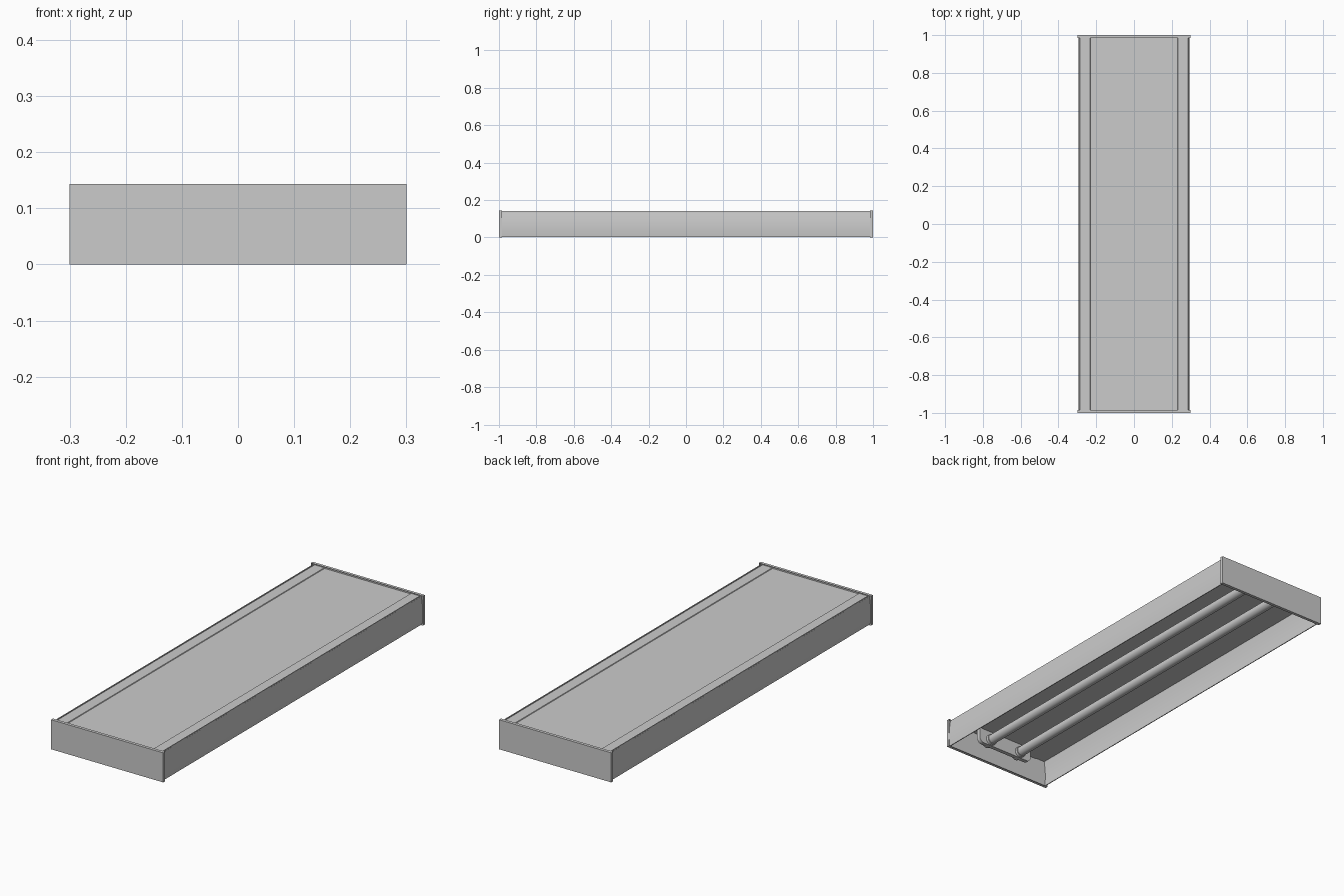
import bpy, bmesh, math
from mathutils import Matrix

if "Cube" in bpy.data.objects:
    bpy.data.objects.remove(bpy.data.objects["Cube"])


def make_object(name, bm):
    bmesh.ops.recalc_face_normals(bm, faces=bm.faces)
    mesh = bpy.data.meshes.new(name)
    bm.to_mesh(mesh)
    bm.free()
    ob = bpy.data.objects.new(name, mesh)
    bpy.context.collection.objects.link(ob)
    return ob


def smooth(ob, angle=30):
    bpy.ops.object.select_all(action='DESELECT')
    ob.select_set(True)
    bpy.context.view_layer.objects.active = ob
    bpy.ops.object.shade_smooth_by_angle(angle=math.radians(angle))


def extrude_profile(name, pts, y0, y1):
    """Extrude a closed x-z outline along y."""
    bm = bmesh.new()
    face = bm.faces.new([bm.verts.new((x, y0, z)) for x, z in pts])
    res = bmesh.ops.extrude_face_region(bm, geom=[face])
    verts = [g for g in res["geom"] if isinstance(g, bmesh.types.BMVert)]
    bmesh.ops.translate(bm, verts=verts, vec=(0, y1 - y0, 0))
    return make_object(name, bm)


def rod(name, x, z, radius, y0, y1, bevel=0.0):
    bm = bmesh.new()
    m = Matrix.Translation((x, (y0 + y1) / 2, z)) @ Matrix.Rotation(math.pi / 2, 4, 'X')
    bmesh.ops.create_cone(bm, cap_ends=True, segments=24, radius1=radius,
                          radius2=radius, depth=abs(y1 - y0), matrix=m)
    ob = make_object(name, bm)
    if bevel:
        mod = ob.modifiers.new("rounded_ends", 'BEVEL')
        mod.width, mod.segments, mod.limit_method = bevel, 3, 'ANGLE'
    smooth(ob, 40)
    return ob


HEIGHT, HALF_W, Y_IN = 0.143, 0.30, 0.991

# Raised-seam top sheet: centre panel and two side strips
extrude_profile("top_panel", [
    (-0.288, 0.136), (-0.232, 0.136), (-0.230, 0.133), (0.230, 0.133),
    (0.232, 0.136), (0.288, 0.136), (0.288, 0.132), (0.234, 0.132),
    (0.232, 0.129), (-0.232, 0.129), (-0.234, 0.132), (-0.288, 0.132)],
    -Y_IN, Y_IN)

# Gently bowed side walls with a lip above the top sheet
outer = []
for i in range(9):
    t = i / 8
    outer.append((0.287 + 0.008 * math.sin(math.pi * (0.2 + 0.8 * t)), 0.003 + 0.138 * t))
inner = [(x - 0.004, z) for x, z in reversed(outer)]
for side, label in ((1, "right"), (-1, "left")):
    wall = extrude_profile(label + "_wall", [(side * x, z) for x, z in outer + inner], -Y_IN, Y_IN)
    smooth(wall)

# Shallow pan end caps, flanged towards the body
for end, label in ((-1, "front"), (1, "back")):
    bm = bmesh.new()
    bmesh.ops.create_cube(bm, size=1, matrix=Matrix.Translation((0, end * 0.9925, HEIGHT / 2))
                          @ Matrix.Diagonal((2 * HALF_W, 0.015, HEIGHT, 1)))
    bm.normal_update()
    face = min(bm.faces, key=lambda f: end * f.calc_center_median().y)
    bmesh.ops.inset_individual(bm, faces=[face], thickness=0.004)
    bmesh.ops.translate(bm, verts=face.verts[:], vec=(0, end * 0.010, 0))
    make_object(label + "_end_cap", bm)

    # Lamp holder bracket with rounded lower corners
    r, w, low = 0.025, 0.155, 0.056
    outline = [(w, 0.131)]
    for i in range(7):
        a = math.pi / 2 * i / 6
        outline.append((w - r + r * math.cos(a), low + r - r * math.sin(a)))
    outline += [(-x, z) for x, z in reversed(outline)]
    extrude_profile(label + "_lamp_bracket", outline, end * 0.935, end * 0.955)

    # Sockets behind and in front of the bracket
    for x in (-0.088, 0.088):
        rod(label + "_socket", x, 0.085, 0.027, end * 0.922, end * 0.968)

# Two long tubes
for x, label in ((-0.088, "left"), (0.088, "right")):
    rod(label + "_tube", x, 0.085, 0.023, -0.932, 0.932, 0.006)
